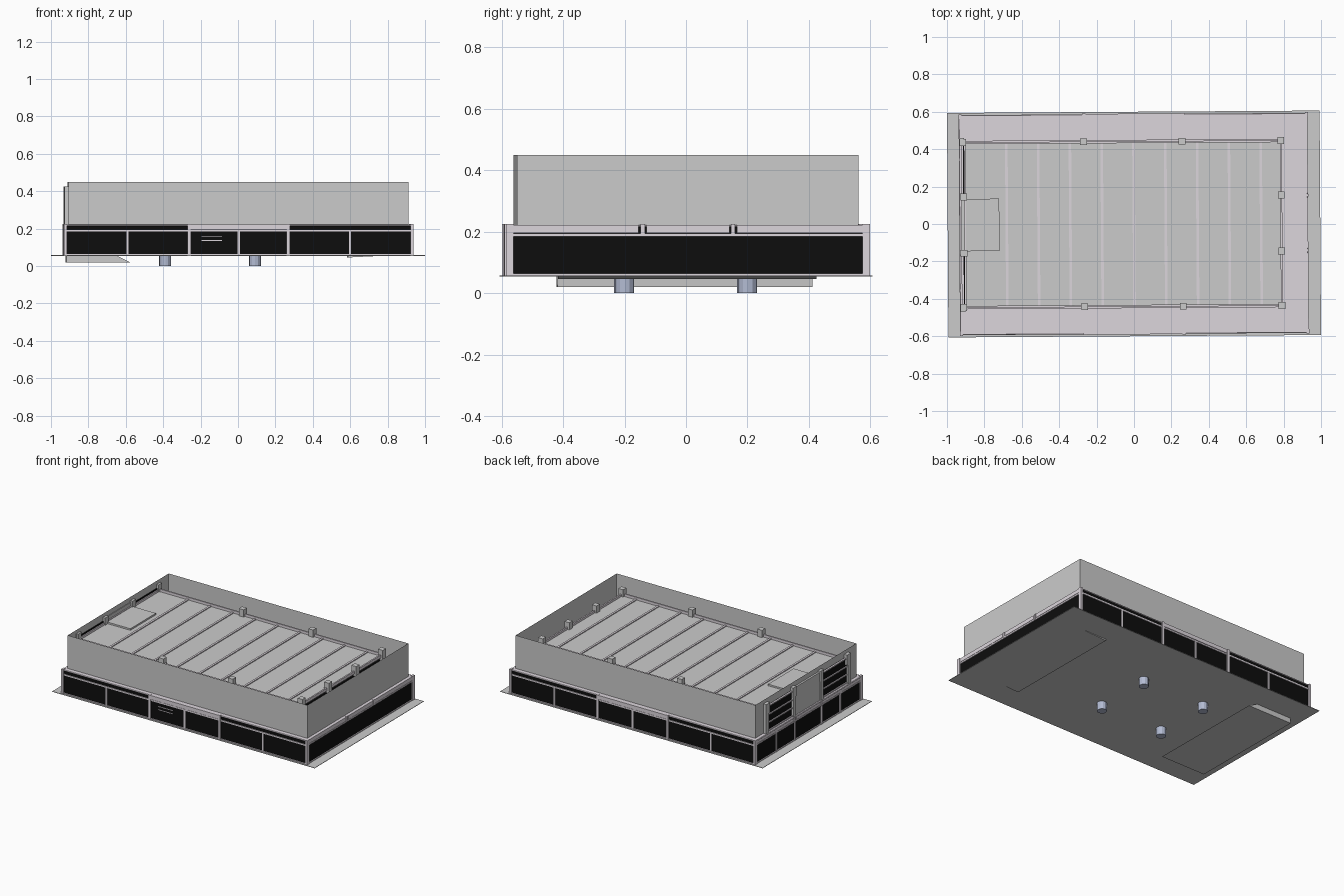
import bpy, bmesh, math

if "Cube" in bpy.data.objects:
    bpy.data.objects.remove(bpy.data.objects["Cube"])

TILT = 0.0065  # the whole model sits very slightly turned


def material(name, rgb):
    m = bpy.data.materials.new(name)
    m.diffuse_color = (*rgb, 1)
    m.use_nodes = True
    m.node_tree.nodes["Principled BSDF"].inputs["Base Color"].default_value = m.diffuse_color
    return m


BLACK = material("black_glass", (0.004, 0.004, 0.004))
PALE = material("pale_frame", (0.72, 0.67, 0.72))
BLUE = material("peg_metal", (0.45, 0.5, 0.65))


def finish(name, bm, mat=None):
    bmesh.ops.recalc_face_normals(bm, faces=bm.faces)
    me = bpy.data.meshes.new(name)
    bm.to_mesh(me)
    bm.free()
    ob = bpy.data.objects.new(name, me)
    bpy.context.collection.objects.link(ob)
    ob.rotation_euler.z = TILT
    if mat:
        me.materials.append(mat)
    return ob


def add_box(bm, x0, x1, y0, y1, z0, z1):
    vs = bmesh.ops.create_cube(bm, size=1)["verts"]
    for v in vs:
        v.co = ((x0 + x1) / 2 + v.co.x * (x1 - x0),
                (y0 + y1) / 2 + v.co.y * (y1 - y0),
                (z0 + z1) / 2 + v.co.z * (z1 - z0))


def boxes(name, items, mat=None):
    bm = bmesh.new()
    for it in items:
        add_box(bm, *it)
    return finish(name, bm, mat)


def prism(name, profile, y0, y1, mat=None):
    bm = bmesh.new()
    f = bm.faces.new([bm.verts.new((x, y0, z)) for x, z in profile])
    ext = bmesh.ops.extrude_face_region(bm, geom=[f])["geom"]
    bmesh.ops.translate(bm, vec=(0, y1 - y0, 0),
                        verts=[v for v in ext if isinstance(v, bmesh.types.BMVert)])
    return finish(name, bm, mat)


# Thin ground slab
boxes("ground_slab", [(-.996, .996, -.6, .6, .055, .058)])

# Lower storey: glazed body, deck on top
boxes("lower_glazing", [(-.925, .925, -.583, .583, .058, .215)], BLACK)
deck = boxes("lower_deck", [(-.934, .93, -.588, .588, .215, .222)], PALE)
bev = deck.modifiers.new("round_corners", "BEVEL")
bev.width, bev.segments = .003, 1

# Lower storey frames: sill, mid band, mullions
frame, panels = [], []
for s in (-1, 1):
    ya, yb = sorted((s * .58, s * .588))
    for z0, z1 in ((.058, .064), (.184, .194)):
        frame.append((-.93, .93, ya, yb, z0, z1))
    for x in (-.595, 0, .595):
        frame.append((x - .006, x + .006, ya, yb, .058, .19))
    for x in (-.265, .265):
        yc, yd = sorted((s * .58, s * .593))
        frame.append((x - .009, x + .009, yc, yd, .058, .225))
    yc, yd = sorted((s * .58, s * .59))
    panels.append((-.255, .255, yc, yd, .196, .222))
    xa, xb = sorted((s * .92, s * .931))
    for z0, z1 in ((.058, .064), (.184, .194)):
        frame.append((xa, xb, -.585, .585, z0, z1))
    for y0, y1 in ((-.57, -.16), (-.135, .135), (.16, .57)):
        panels.append((xa, xb, y0, y1, .196, .222))
    for t in (-1, 1):
        yc, yd = sorted((t * .568, t * .592))
        xc, xd = sorted((s * .918, s * .934))
        frame.append((xc, xd, yc, yd, .058, .225))
for y in (-.35, -.147, .147, .35):
    frame.append((-.933, -.92, y - .006, y + .006, .058, .222))
for y in (-.147, .147):
    frame.append((.92, .933, y - .007, y + .007, .19, .225))
boxes("lower_frame", frame, PALE)
boxes("band_panels", panels, PALE)
boxes("front_grille_bars", [(-.2, -.09, -.587, -.58, z, z + .004) for z in (.135, .157)], PALE)

# Open-topped screen wall around the upper storey
bm = bmesh.new()
ring = [(-.909, -.555), (.909, -.555), (.909, .555), (-.909, .555)]
low = [bm.verts.new((x, y, .222)) for x, y in ring]
top = [bm.verts.new((x, y, .45)) for x, y in ring]
for i in range(4):
    j = (i + 1) % 4
    bm.faces.new((low[i], low[j], top[j], top[i]))
finish("screen_wall", bm)

# Upper storey core, roof and raised roof ribs
boxes("upper_core", [(-.895, .78, -.43, .43, .222, .36)], BLACK)
boxes("roof", [(-.908, .785, -.435, .435, .36, .375)])
boxes("roof_ribs", [(x - .007, x + .007, -.435, .435, .375, .381)
                    for x in [i * .17 for i in range(-4, 5)]], PALE)
boxes("roof_hatch", [(-.905, -.72, -.14, .14, .375, .386)])

# Roof edge rails and stub posts
boxes("roof_rails",
      [(-.915, .79, s * .445 - .005, s * .445 + .005, .37, .39) for s in (-1, 1)] +
      [(x - .005, x + .005, -.445, .445, .37, .39) for x in (-.903, .788)], PALE)
spots = [(x, y) for x in (-.913, -.267, .26, .788) for y in (-.441, .441)]
spots += [(x, y) for x in (-.91, .788) for y in (-.15, .15)]
boxes("roof_posts", [(x - .018, x + .018, y - .018, y + .018, .355, .425) for x, y in spots])

# Left end: pillars, dark louvred bays and a closed middle bay
boxes("left_pillars", [(-.93, -.905, y - .015, y + .015, .222, .425)
                       for y in (-.45, -.15, .15, .45)])
boxes("left_middle_bay", [(-.922, -.905, -.135, .135, .222, .415)])
bays = ((-.435, -.165), (.165, .435))
boxes("left_dark_bays", [(-.916, -.905, a, b, .23, .4) for a, b in bays], BLACK)
boxes("left_louvres", [(-.923, -.912, a, b, z, z + .008)
                       for a, b in bays for z in (.225, .28, .335, .393)], PALE)

# Underside: four pegs and two skids
bm = bmesh.new()
for x in (-.39, .09):
    for y in (-.2, .2):
        vs = bmesh.ops.create_cone(bm, cap_ends=True, segments=12, radius1=.031,
                                   radius2=.031, depth=.056)["verts"]
        bmesh.ops.translate(bm, vec=(x, y, .028), verts=vs)
finish("support_pegs", bm, BLUE)
prism("left_skid", [(-.92, .056), (-.92, .02), (-.58, .02), (-.65, .056)], -.415, .415)
prism("right_skid", [(.585, .056), (.585, .046), (.79, .056)], -.42, .42)
